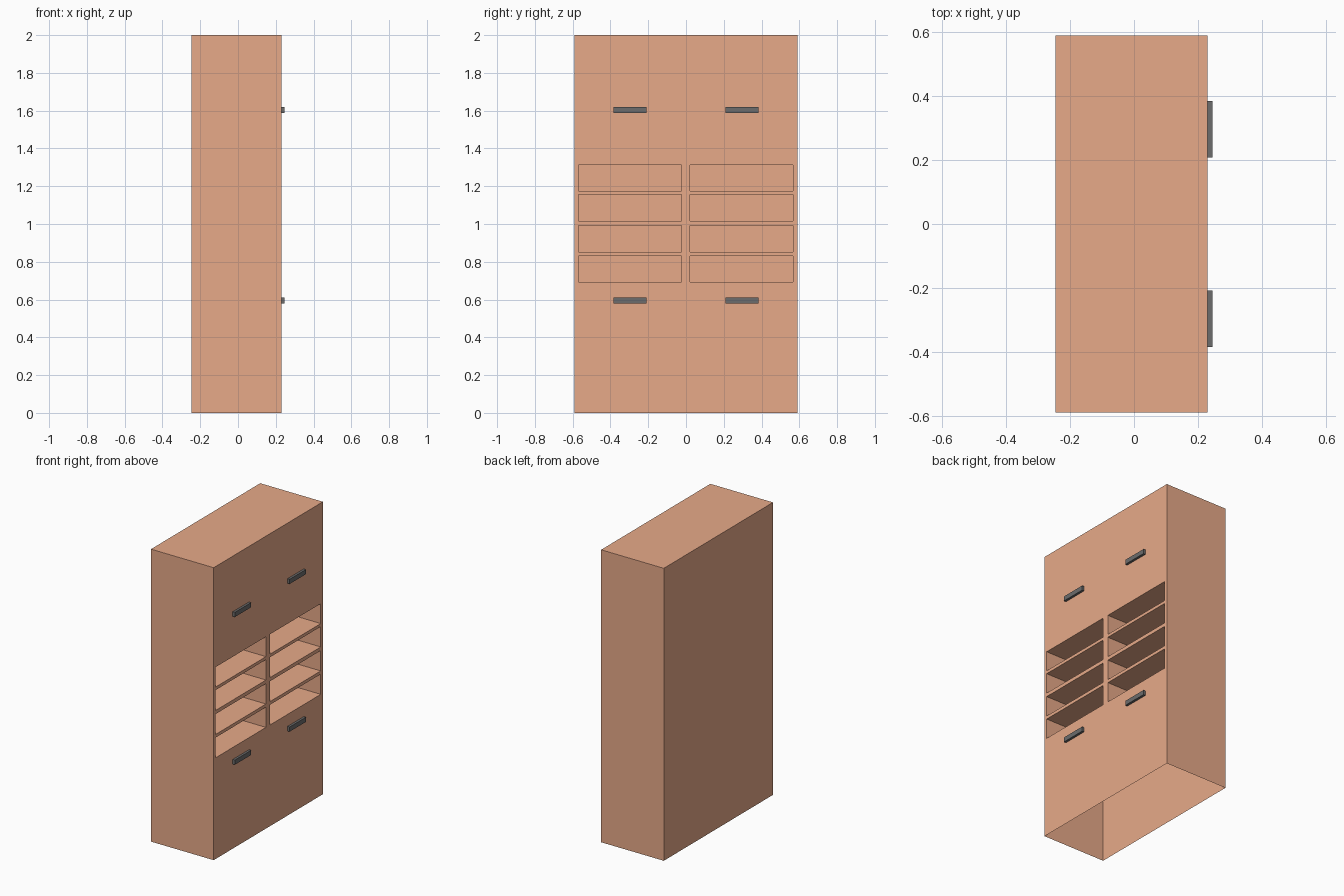
import bpy, bmesh

if "Cube" in bpy.data.objects:
    bpy.data.objects.remove(bpy.data.objects["Cube"])

XB, XF = -0.245, 0.229        # back and front of the carcass
YW, H = 0.59, 2.0             # half width, height
XN = -0.225                   # back of the niches
LEFT, RIGHT = (-0.57, -0.025), (0.02, 0.567)
ROWS = [(0.692, 0.83), (0.852, 0.991), (1.016, 1.155), (1.176, 1.312)]


def material(name, color):
    m = bpy.data.materials.new(name)
    m.diffuse_color = color
    m.use_nodes = True
    m.node_tree.nodes["Principled BSDF"].inputs["Base Color"].default_value = m.diffuse_color
    return m


WOOD = material("wood", (0.80, 0.40, 0.25, 1))
METAL = material("dark_metal", (0.15, 0.15, 0.15, 1))


def quad(bm, *pts):
    bm.faces.new([bm.verts.new(p) for p in pts])


def box(bm, x, y, z, skip=(), flip=False):
    """Box faces from ranges; skip leaves named sides open, flip faces inward."""
    (a, b), (c, d), (e, f) = x, y, z
    sides = {
        "-x": ((a, c, e), (a, c, f), (a, d, f), (a, d, e)),
        "+x": ((b, c, e), (b, d, e), (b, d, f), (b, c, f)),
        "-y": ((a, c, e), (b, c, e), (b, c, f), (a, c, f)),
        "+y": ((a, d, e), (a, d, f), (b, d, f), (b, d, e)),
        "-z": ((a, c, e), (a, d, e), (b, d, e), (b, c, e)),
        "+z": ((a, c, f), (b, c, f), (b, d, f), (a, d, f)),
    }
    for key, pts in sides.items():
        if key not in skip:
            quad(bm, *(pts[::-1] if flip else pts))


def finish(bm, name, mat):
    bmesh.ops.remove_doubles(bm, verts=bm.verts[:], dist=1e-5)
    me = bpy.data.meshes.new(name)
    bm.to_mesh(me)
    bm.free()
    me.materials.append(mat)
    ob = bpy.data.objects.new(name, me)
    bpy.context.collection.objects.link(ob)
    return ob


# Carcass: shell open at the bottom and front
bm = bmesh.new()
box(bm, (XB, XF), (-YW, YW), (0, H), skip=("+x", "-z"))
finish(bm, "cabinet_carcass", WOOD)

# Front panel: grid of faces with the openings left out
bm = bmesh.new()
ys = [-YW, *LEFT, *RIGHT, YW]
zs = [0] + [z for row in ROWS for z in row] + [H]
for i in range(len(ys) - 1):
    for j in range(len(zs) - 1):
        left_hole = i == 1 and j % 2 == 1
        right_hole = i == 3 and 0 < j < len(zs) - 2
        if not (left_hole or right_hole):
            y0, y1, z0, z1 = ys[i], ys[i + 1], zs[j], zs[j + 1]
            quad(bm, (XF, y0, z0), (XF, y1, z0), (XF, y1, z1), (XF, y0, z1))
finish(bm, "front_panel", WOOD)

# Left column: four separate niches
for n, row in enumerate(ROWS):
    bm = bmesh.new()
    box(bm, (XN, XF), LEFT, row, skip=("+x",), flip=True)
    finish(bm, f"left_niche_{n + 1}", WOOD)

# Right column: one tall opening divided by shelf boards
bm = bmesh.new()
box(bm, (XN, XF), RIGHT, (ROWS[0][0], ROWS[-1][1]), skip=("+x",), flip=True)
finish(bm, "right_niche", WOOD)
for n in range(3):
    bm = bmesh.new()
    box(bm, (XN, XF), RIGHT, (ROWS[n][1], ROWS[n + 1][0]), skip=("-x", "-y", "+y"))
    finish(bm, f"right_shelf_{n + 1}", WOOD)

# Door handles
for zname, z in (("lower", 0.594), ("upper", 1.604)):
    for yname, y in (("left", -0.296), ("right", 0.296)):
        bm = bmesh.new()
        box(bm, (XF, 0.245), (y - 0.088, y + 0.088), (z - 0.016, z + 0.016))
        finish(bm, f"{zname}_{yname}_handle", METAL)
